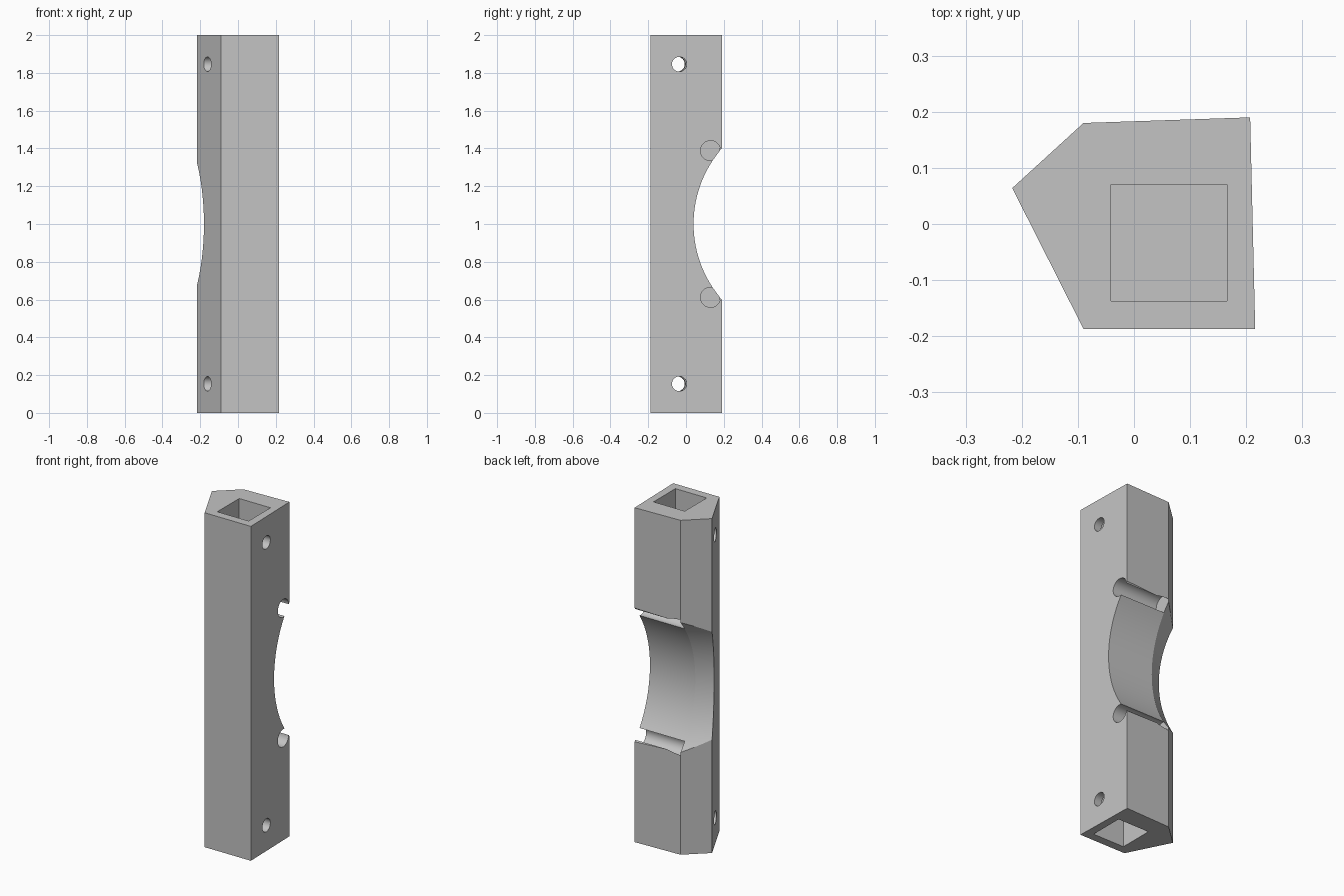
import bpy, bmesh, math
from mathutils import Vector, Matrix

if "Cube" in bpy.data.objects:
    bpy.data.objects.remove(bpy.data.objects["Cube"], do_unlink=True)

grey = bpy.data.materials.new("matte_grey")
grey.use_nodes = True
grey.diffuse_color = (0.55, 0.55, 0.55, 1)
grey.node_tree.nodes["Principled BSDF"].inputs["Base Color"].default_value = grey.diffuse_color


def loft(name, rings):
    """Closed solid through matching rings of points."""
    bm = bmesh.new()
    loops = [[bm.verts.new(p) for p in ring] for ring in rings]
    n = len(loops[0])
    for a, b in zip(loops, loops[1:]):
        for i in range(n):
            j = (i + 1) % n
            bm.faces.new((a[i], a[j], b[j], b[i]))
    bm.faces.new(loops[0])
    bm.faces.new(loops[-1])
    bmesh.ops.recalc_face_normals(bm, faces=bm.faces)
    mesh = bpy.data.meshes.new(name)
    bm.to_mesh(mesh)
    bm.free()
    mesh.materials.append(grey)
    obj = bpy.data.objects.new(name, mesh)
    bpy.context.collection.objects.link(obj)
    return obj


def prism(name, outline, z0, z1):
    return loft(name, [[(x, y, z) for x, y in outline] for z in (z0, z1)])


def rod(name, y, z, radius, x0, x1, slope=0.0, sides=48):
    """Round rod along x, drifting in y by slope."""
    def ring(x):
        return [(x, y + slope * x + radius * math.cos(t), z + radius * math.sin(t))
                for t in (2 * math.pi * i / sides for i in range(sides))]
    return ring(x0), ring(x1)


# Five-sided bar
outline = [(-0.217, 0.064), (-0.09, -0.187), (0.216, -0.187), (0.207, 0.19), (-0.09, 0.18)]
bar = prism("bar_body", outline, 0, 2)
cutters = []

# Square sockets in both ends
square = [(-0.041, -0.137), (0.166, -0.137), (0.166, 0.07), (-0.041, 0.07)]
depth = 0.31
cutters.append(prism("bottom_socket", square, -0.1, depth))
cutters.append(prism("top_socket", square, 2 - depth, 2.1))

# Curved saddle, bending forward past the back corner
straight, corner = rod("saddle", 0.648, 1, 0.608, 0.4, -0.09, sides=160)
bend = Vector((-0.3, -0.3 * 0.54, 0))
cutters.append(loft("saddle", [straight, corner, [Vector(p) + bend for p in corner]]))

# Blind round grooves at the saddle ends and bolt holes near the bar ends
for side in (-1, 1):
    cutters.append(loft("groove", rod("groove", 0.13, 1 + side * 0.388, 0.053, 0.4, -0.09)))
    cutters.append(loft("bolt_hole", rod("bolt_hole", -0.041, 1 + side * 0.846, 0.039,
                                         0.4, -0.4, slope=0.027)))

# Cut everything out of the bar
for cutter in cutters:
    cutter.hide_render = True
    mod = bar.modifiers.new(cutter.name, 'BOOLEAN')
    mod.operation = 'DIFFERENCE'
    mod.solver = 'EXACT'
    mod.object = cutter
graph = bpy.context.evaluated_depsgraph_get()
result = bpy.data.meshes.new_from_object(bar.evaluated_get(graph))
bar.modifiers.clear()
bar.data = result
for cutter in cutters:
    bpy.data.objects.remove(cutter, do_unlink=True)

# Smooth the curved cuts, keep the corners sharp
bpy.ops.object.select_all(action='DESELECT')
bar.select_set(True)
bpy.context.view_layer.objects.active = bar
bpy.ops.object.shade_smooth_by_angle(angle=math.radians(20))
